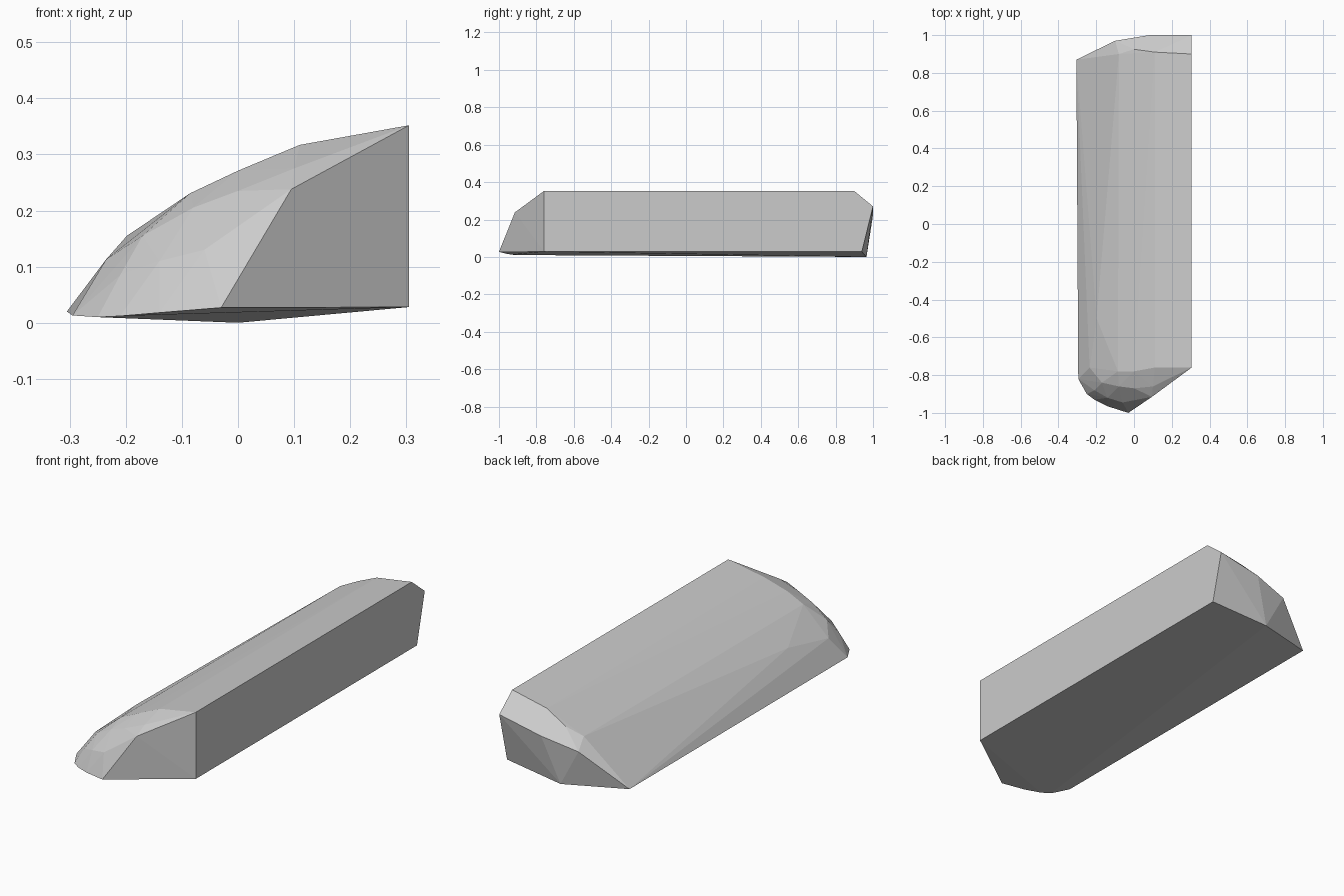
import bpy, bmesh

if "Cube" in bpy.data.objects:
    bpy.data.objects.remove(bpy.data.objects["Cube"], do_unlink=True)

# One plain grey for the whole block
grey = bpy.data.materials.new("light grey")
grey.use_nodes = True
colour = (0.6, 0.6, 0.6, 1)
grey.diffuse_color = colour
grey.node_tree.nodes["Principled BSDF"].inputs["Base Color"].default_value = colour

WALL = 0.305  # x of the tall flat side

# Back end: chamfer line, rim and foot
back = [
    (WALL, 0.9, 0.352), (0.11, 0.91, 0.317), (0, 0.925, 0.265), (-0.08, 0.9, 0.229),
    (WALL, 1, 0.27), (0.08, 1, 0.225), (-0.1, 0.97, 0.185),
    (WALL, 0.94, 0.028), (0, 0.965, 0), (-0.305, 0.87, 0.02),
]
# Front end: shoulder line, rounded nose and foot
shoulder = [
    (WALL, -0.76, 0.352), (0.11, -0.76, 0.317), (0, -0.78, 0.271),
    (-0.085, -0.78, 0.231), (-0.198, -0.5, 0.155),
]
nose = [
    (0.1, -0.86, 0.275), (0, -0.87, 0.235), (-0.08, -0.86, 0.205),
    (-0.17, -0.84, 0.155), (-0.235, -0.76, 0.113), (0.095, -0.915, 0.238),
    (-0.06, -0.945, 0.13), (-0.14, -0.92, 0.11), (-0.21, -0.88, 0.085),
]
foot = [
    (WALL, -0.76, 0.028), (-0.03, -1, 0.027), (-0.14, -0.965, 0.018),
    (-0.21, -0.93, 0.012), (-0.25, -0.9, 0.01), (-0.295, -0.82, 0.013),
]

# The block is the faceted skin stretched over both ends
bm = bmesh.new()
for point in back + shoulder + nose + foot:
    bm.verts.new(point)
hull = bmesh.ops.convex_hull(bm, input=bm.verts[:])
bmesh.ops.delete(bm, geom=[v for v in bm.verts if not v.link_faces], context='VERTS')
bmesh.ops.dissolve_limit(bm, angle_limit=0.01, verts=bm.verts[:], edges=bm.edges[:])
bmesh.ops.recalc_face_normals(bm, faces=bm.faces[:])
mesh = bpy.data.meshes.new("faceted_block")
bm.to_mesh(mesh)
bm.free()
mesh.materials.append(grey)
block = bpy.data.objects.new("faceted_block", mesh)
bpy.context.collection.objects.link(block)
